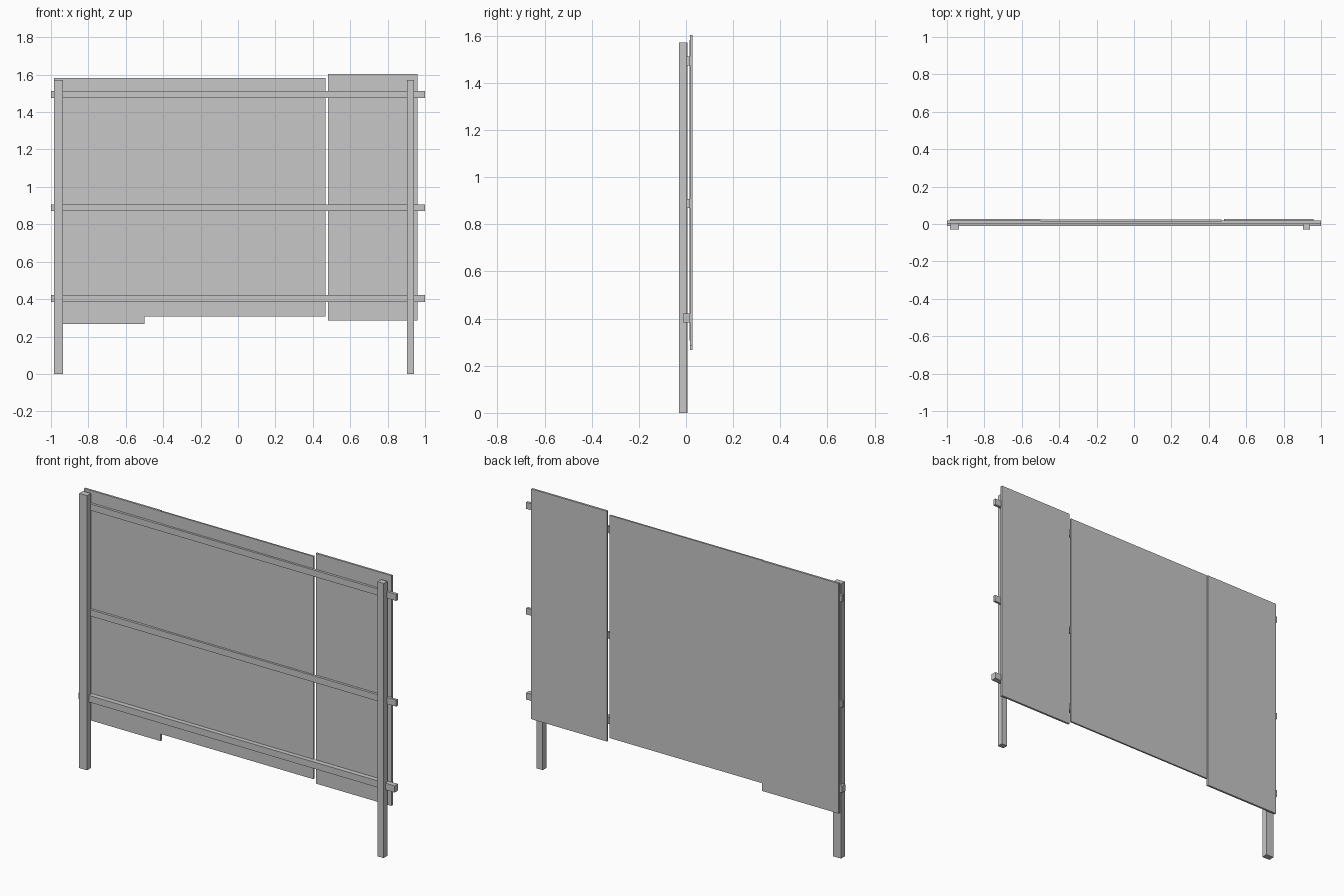
import bpy

cube = bpy.data.objects.get("Cube")
if cube:
    bpy.data.objects.remove(cube, do_unlink=True)

grey = bpy.data.materials.new("light grey")
grey.use_nodes = True
grey.diffuse_color = (0.57, 0.57, 0.57, 1)
grey.node_tree.nodes["Principled BSDF"].inputs["Base Color"].default_value = grey.diffuse_color


def board(name, x, y, z):
    """Flat-sided board spanning the given (low, high) ranges."""
    spans = (x, y, z)
    bpy.ops.mesh.primitive_cube_add(size=1, location=[(a + b) / 2 for a, b in spans])
    ob = bpy.context.object
    ob.name = name
    ob.scale = [b - a for a, b in spans]
    bpy.ops.object.transform_apply(location=False, rotation=False, scale=True)
    ob.data.materials.append(grey)


# Upright posts
board("right_post", (-0.985, -0.935), (-0.029, 0.006), (0, 1.571))
board("left_post", (0.904, 0.942), (-0.029, 0.004), (0, 1.571))

# Horizontal rails, the lowest one thicker
board("top_rail", (-1, 1), (0.002, 0.018), (1.475, 1.512))
board("middle_rail", (-1, 1), (0.002, 0.016), (0.87, 0.907))
board("bottom_rail", (-1, 1), (-0.012, 0.018), (0.384, 0.422))

# Cladding panels on the back, with uneven edges
board("right_panel", (-0.985, -0.501), (0.016, 0.028), (0.266, 1.582))
board("middle_panel", (-0.499, 0.467), (0.014, 0.024), (0.308, 1.582))
board("left_panel", (0.481, 0.96), (0.016, 0.028), (0.286, 1.603))
